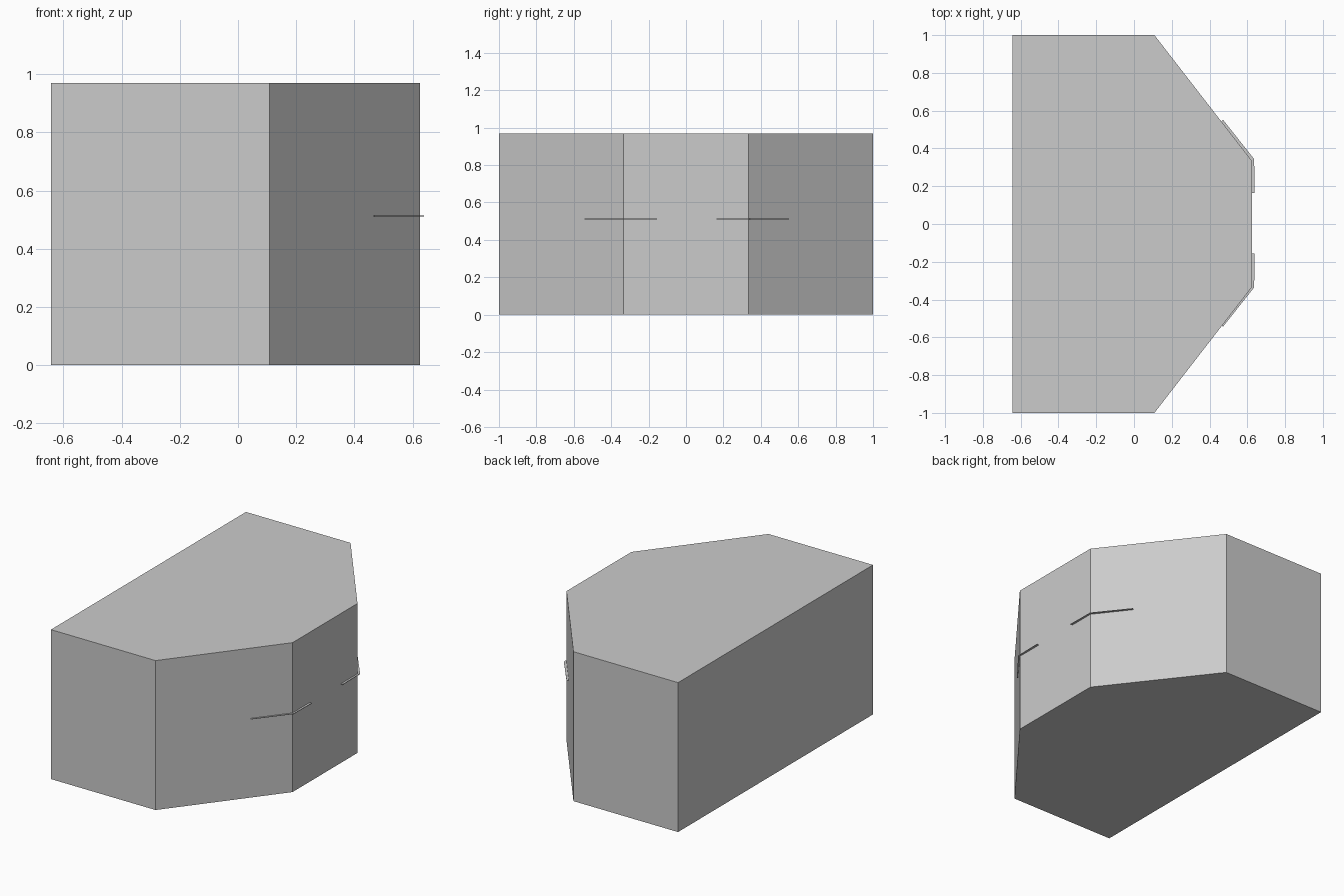
import bpy, bmesh

if "Cube" in bpy.data.objects:
    bpy.data.objects.remove(bpy.data.objects["Cube"])


def prism(name, outline, z0, z1):
    """Extrude a flat outline vertically into a closed solid."""
    bm = bmesh.new()
    base = bm.faces.new([bm.verts.new((x, y, z0)) for x, y in outline])
    top = bmesh.ops.extrude_face_region(bm, geom=[base])["geom"]
    verts = [v for v in top if isinstance(v, bmesh.types.BMVert)]
    bmesh.ops.translate(bm, verts=verts, vec=(0, 0, z1 - z0))
    bmesh.ops.recalc_face_normals(bm, faces=bm.faces)
    mesh = bpy.data.meshes.new(name)
    bm.to_mesh(mesh)
    bm.free()
    obj = bpy.data.objects.new(name, mesh)
    bpy.context.collection.objects.link(obj)
    return obj


# Cabinet body with chamfered front corners
half = [(-0.643, 1.0), (0.108, 1.0), (0.625, 0.333)]
prism("cabinet_body", half + [(x, -y) for x, y in reversed(half)], 0, 0.97)

# Thin strips wrapped around each front corner
for name, side, shift in (("strip_left", 1, 0.004), ("strip_right", -1, -0.004)):
    outline = [(0.620, 0.160), (0.639, 0.160), (0.636, 0.340),
               (0.471, 0.548), (0.460, 0.538), (0.620, 0.331)]
    prism(name, [(x, side * (y + side * shift * side)) for x, y in outline],
          0.510, 0.514)
